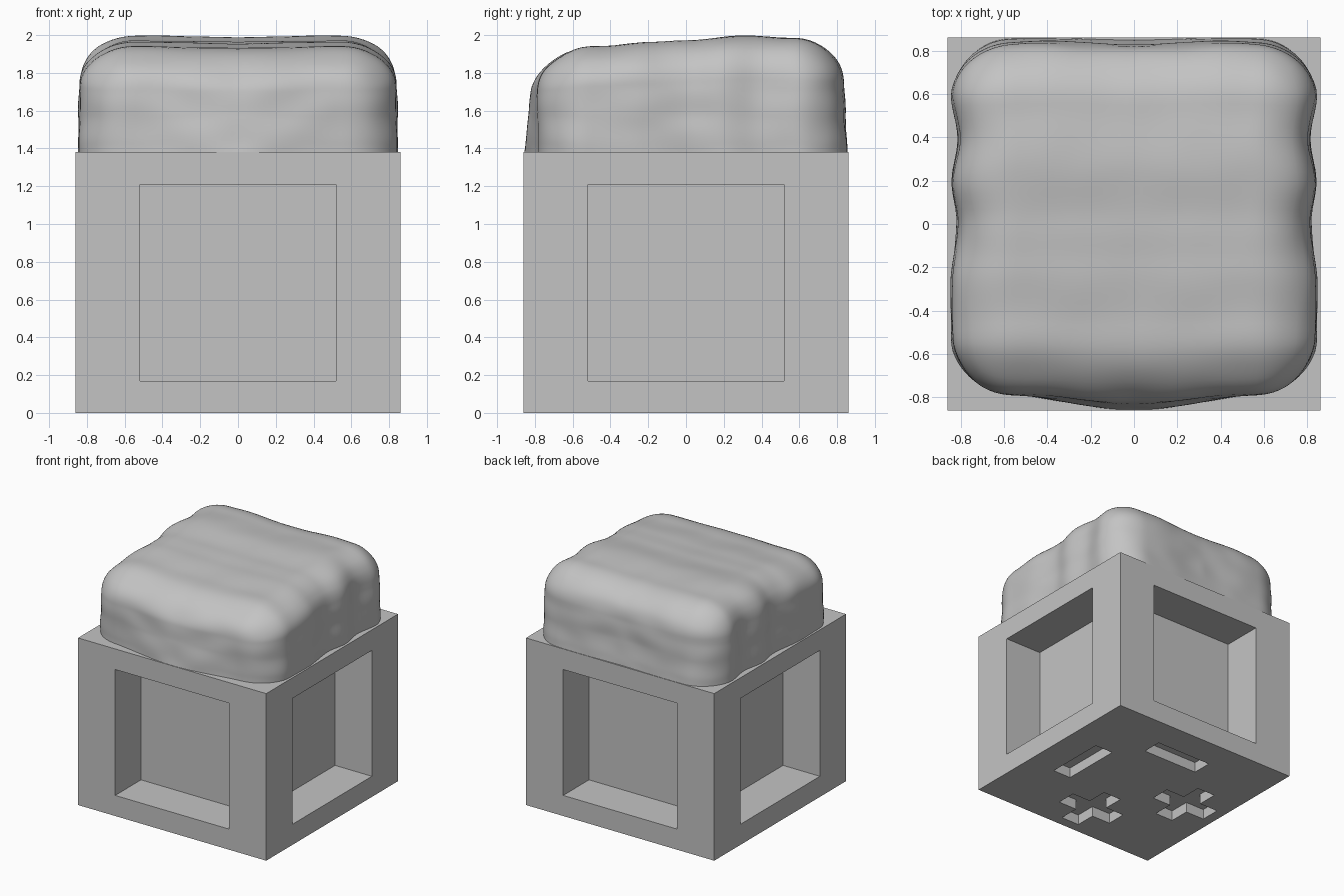
import bpy, bmesh, math
from mathutils import Vector, noise

if "Cube" in bpy.data.objects:
    bpy.data.objects.remove(bpy.data.objects["Cube"])

grey = bpy.data.materials.new("stone_grey")
grey.diffuse_color = (0.55, 0.55, 0.55, 1)
grey.use_nodes = True
grey.node_tree.nodes["Principled BSDF"].inputs["Base Color"].default_value = grey.diffuse_color


def finish(bm, name):
    me = bpy.data.meshes.new(name)
    bmesh.ops.recalc_face_normals(bm, faces=bm.faces[:])
    bm.to_mesh(me)
    bm.free()
    me.materials.append(grey)
    ob = bpy.data.objects.new(name, me)
    bpy.context.collection.objects.link(ob)
    return ob


def box(name, lo, hi):
    bm = bmesh.new()
    bmesh.ops.create_cube(bm, size=1)
    for v in bm.verts:
        v.co = [lo[i] + (v.co[i] + 0.5) * (hi[i] - lo[i]) for i in range(3)]
    return finish(bm, name)


def cut(target, lo, hi):
    c = box("cutter", lo, hi)
    c.hide_render = True
    m = target.modifiers.new("cut", 'BOOLEAN')
    m.operation = 'DIFFERENCE'
    m.solver = 'EXACT'
    m.object = c
    bpy.context.view_layer.objects.active = target
    bpy.ops.object.modifier_apply(modifier=m.name)
    bpy.data.objects.remove(c, do_unlink=True)


def lerp_table(pts, x):
    if x <= pts[0][0]:
        return pts[0][1]
    for (a, p), (b, q) in zip(pts, pts[1:]):
        if x <= b:
            s = (x - a) / (b - a)
            s = s * s * (3 - 2 * s)
            return p + (q - p) * s
    return pts[-1][1]


# Base block with a square recess in each side
H, Z = 0.86, 1.38
base = box("base_block", (-H, -H, 0), (H, H, Z))
w, d = 0.52, 0.523
for s in (-1, 1):
    a, b = sorted((s * d, s * 1.0))
    cut(base, (-w, a, 0.17), (w, b, 1.21))
    cut(base, (a, -w, 0.17), (b, w, 1.21))

# Underside marks: two bars and two crosses
L, T, D = 0.255, 0.083, 0.085


def mark(cx, cy, hx, hy):
    cut(base, (cx - hx, cy - hy, -0.1), (cx + hx, cy + hy, D))


mark(0.52, 0, T, L)
mark(0, 0.52, L, T)
for cx, cy in ((-0.52, 0), (0, -0.52)):
    mark(cx, cy, L, T)
    mark(cx, cy, T, L)

# Lumpy rounded stone on top
WIDTH = [(-0.8, 0.82), (-0.55, 0.84), (-0.3, 0.848), (0.02, 0.815), (0.2, 0.842),
         (0.4, 0.815), (0.62, 0.845), (0.8, 0.84)]
TOP = [(-0.84, 1.90), (-0.5, 1.94), (-0.2, 1.963), (0.0, 1.972), (0.3, 1.997),
       (0.55, 1.985), (0.84, 1.975)]
A, R, RZ = 0.84, 0.26, 0.23
bm = bmesh.new()
bmesh.ops.create_cube(bm, size=2)
bmesh.ops.subdivide_edges(bm, edges=bm.edges[:], cuts=47, use_grid_fill=True)
low = [f for f in bm.faces if f.calc_center_median().z < -0.999]
bmesh.ops.delete(bm, geom=low, context='FACES')
for v in bm.verts:
    # rounded box
    p = Vector((v.co.x * A, v.co.y * A, Z + (v.co.z + 1) * 0.31))
    q = Vector((max(-A + R, min(A - R, p.x)), max(-A + R, min(A - R, p.y)), min(2 - RZ, p.z)))
    n = Vector(((p.x - q.x) / R, (p.y - q.y) / R, (p.z - q.z) / RZ))
    if n.length > 0:
        n.normalize()
    p = q + Vector((n.x * R, n.y * R, n.z * RZ))
    # uneven sides, bulged front, sloping top
    t = (p.z - Z) / 0.62
    x = p.x / A * (lerp_table(WIDTH, p.y) - 0.02 * t * t)
    if p.y < 0:
        bulge = 0.5 + 0.5 * math.cos(math.pi * min(1, abs(x) / 0.65))
        y = p.y / A * (0.785 + 0.072 * bulge * (1 - 0.8 * t))
    else:
        y = p.y / A * (0.82 + 0.025 * (1 - t) ** 2 + 0.012 * (0.5 - 0.5 * math.cos(2 * math.pi * x / 0.8)))
    top = lerp_table(TOP, p.y) - 0.008 * max(0, 1 - abs(x) / 0.4)
    z = Z + t * (top - Z)
    k = 0.009 * noise.noise(Vector((abs(x) * 4, y * 4, z * 7)))
    v.co = Vector((x, y, z)) + Vector((n.x, n.y, n.z * 0.6 * min(1, t * 4))) * k
bmesh.ops.contextual_create(bm, geom=[e for e in bm.edges if e.is_boundary])
stone = finish(bm, "rounded_stone")
for p in stone.data.polygons:
    p.use_smooth = len(p.vertices) == 4
